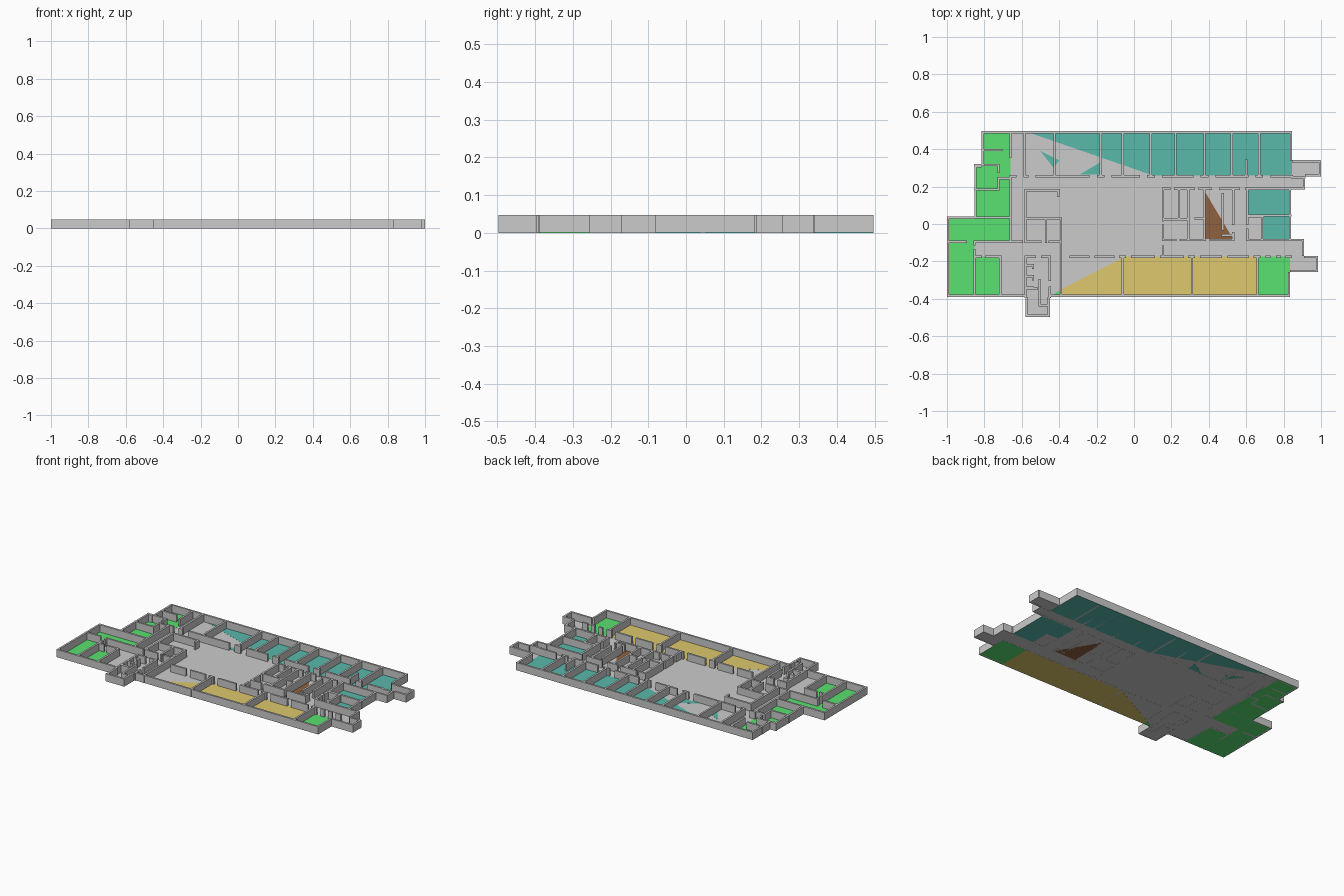
import bpy, bmesh

H = 0.048      # wall height
T = 0.012      # wall thickness


def mat(name, rgb):
    m = bpy.data.materials.new(name)
    m.diffuse_color = (*rgb, 1)
    return m


def finish(name, bm, material=None):
    me = bpy.data.meshes.new(name)
    bm.to_mesh(me)
    bm.free()
    ob = bpy.data.objects.new(name, me)
    bpy.context.collection.objects.link(ob)
    if material:
        me.materials.append(material)
    return ob


def prism(bm, pts, z0, z1):
    f = bm.faces.new([bm.verts.new((x, y, z0)) for x, y in pts])
    r = bmesh.ops.extrude_face_region(bm, geom=[f])
    for v in r['geom']:
        if isinstance(v, bmesh.types.BMVert):
            v.co.z = z1
    bmesh.ops.recalc_face_normals(bm, faces=bm.faces[:])


def rect(x0, x1, y0, y1):
    return [(x0, y0), (x1, y0), (x1, y1), (x0, y1)]


def slabs(name, polys, material, z0=0.0, z1=0.002):
    bm = bmesh.new()
    for p in polys:
        prism(bm, p, z0, z1)
    return finish(name, bm, material)


def walls(name, across=(), along=()):
    """across: (y, x0, x1) walls running in x; along: (x, y0, y1) walls running in y."""
    bm = bmesh.new()
    h = T / 2
    for y, x0, x1 in across:
        prism(bm, rect(x0 - h, x1 + h, y - h, y + h), 0, H)
    for x, y0, y1 in along:
        prism(bm, rect(x - h, x + h, y0 - h, y1 + h), 0, H)
    return finish(name, bm)


green = mat("green_floor", (0.1, 0.75, 0.16))
teal = mat("teal_floor", (0.1, 0.48, 0.41))
yellow = mat("yellow_floor", (0.73, 0.58, 0.15))
brown = mat("brown_floor", (0.28, 0.12, 0.05))

# main floor plate
outline = [(-.815, .497), (.845, .497), (.845, .34), (1, .34), (1, .255), (.915, .255),
           (.915, .185), (.84, .185), (.84, -.08), (.91, -.08), (.91, -.17), (.985, -.17),
           (.985, -.257), (.835, -.257), (.835, -.39), (-.45, -.39), (-.45, -.497),
           (-.58, -.497), (-.58, -.39), (-1, -.39), (-1, .04), (-.853, .04),
           (-.853, .315), (-.815, .315)]
slabs("main_floor", [outline], None, 0.0005, 0.0015)

# coloured room floors
slabs("green_rooms", [rect(-.815, -.66, .315, .497), rect(-.853, -.66, .04, .315),
                      rect(-1, -.66, -.095, .04), rect(-1, -.853, -.39, -.095),
                      rect(-.853, -.715, -.39, -.175), rect(.66, .835, -.39, -.175),
                      [(-.45, -.39), (-.39, -.39), (-.39, -.35)]], green)
slabs("teal_rooms", [[(-.585, .497), (.10, .26), (.845, .26), (.845, .497)],
                     rect(.605, .84, .045, .185), rect(.69, .84, -.08, .045),
                     [(-.5, .39), (-.40, .34), (-.43, .30)],
                     [(-.29, .265), (-.18, .265), (-.18, .33)]], teal)
slabs("yellow_rooms", [[(-.39, -.39), (.66, -.39), (.66, -.175), (-.05, -.175),
                        (-.39, -.35)]], yellow)
slabs("stair_floor", [[(.375, .18), (.375, -.08), (.53, -.08)]], brown)

# outer wall follows the plate, inset by half the wall thickness
bm = bmesh.new()
n = len(outline)
for i in range(n):
    (ax, ay), (bx, by) = outline[i], outline[(i + 1) % n]
    L = abs(bx - ax) + abs(by - ay)
    dx, dy = (bx - ax) / L, (by - ay) / L
    nx, ny = dy * T, -dx * T        # inward for clockwise outline
    prism(bm, [(ax, ay), (bx, by), (bx + nx, by + ny), (ax + nx, ay + ny)], 0, H)
finish("outer_wall", bm)

# north room row: dividers and corridor wall with a doorway per room
divs = [-.585, -.425, -.178, -.06, .09, .222, .377, .523, .67, .845]
door = 0.035
front = [(.255, -.66, -.635)]
for i, (a, b) in enumerate(zip(divs, divs[1:])):
    if i % 2:
        front.append((.255, a, b - door - .03))
        front.append((.255, b - .015, b))
    else:
        front.append((.255, a, a + .015))
        front.append((.255, a + door + .03, b))
walls("north_rooms", front, [(d, .255, .49) for d in divs[:-1]] + [(.60, .255, .34)])
walls("north_east_passage", [(.25, .845, .91), (.335, .85, .99)])

# south room row
south = [-.39, -.06, .31, .66, .83]
front = [(-.175, -.58, -.53), (-.175, -.49, -.45)]
for a, b in zip(south, south[1:]):
    m = (a + b) / 2
    front += [(-.175, a + .05, m - .02), (-.175, m + .02, b - .05), (-.175, b - .015, b + .01)]
walls("south_rooms", front, [(d, -.385, -.175) for d in south[:-1]])

# west wing
walls("west_rooms",
      [(.395, -.81, -.71), (.315, -.85, -.725), (.185, -.85, -.725), (.245, -.725, -.67),
       (.035, -.99, -.66), (-.095, -.99, -.90), (-.095, -.85, -.60),
       (-.175, -.85, -.82), (-.175, -.79, -.715)],
      [(-.66, .36, .49), (-.66, -.095, .245), (-.725, .185, .24), (-.725, .28, .315),
       (-.853, -.385, -.14), (-.853, -.11, -.095), (-.853, -.17, -.16), (-.715, -.385, -.175)])

# west hall alcove and store rooms
walls("hall_alcove",
      [(.18, -.58, -.405), (.03, -.58, -.39), (-.095, -.58, -.50), (-.095, -.45, -.39)],
      [(-.58, -.095, .18), (-.405, .15, .18), (-.47, -.095, .03), (-.39, -.17, .03)])

# washroom with small stalls
walls("washroom",
      [(y, -.58, -.54) for y in (-.22, -.28, -.34)] + [(-.435, -.505, -.455), (-.345, -.58, -.52)],
      [(-.58, -.39, -.175), (-.45, -.30, -.175), (-.45, -.39, -.34), (-.505, -.435, -.30)]
      + [(-.54, y - .015, y) for y in (-.22, -.28)])

# east service core
walls("service_core",
      [(.188, .155, .19), (.188, .22, .32), (.188, .35, .41), (.188, .46, .56),
       (.188, .60, .84), (.025, .155, .29), (-.085, .155, .22), (-.085, .25, .38),
       (-.085, .41, .53), (.045, .605, .835), (.04, .605, .69), (-.085, .605, .84),
       (-.06, .475, .53), (.03, .33, .377)],
      [(.155, -.085, -.01), (.155, .02, .188), (.155, -.17, -.12), (.24, .025, .188),
       (.29, -.085, .188), (.377, -.085, .188), (.475, -.03, .16), (.53, .0, .188),
       (.53, -.08, -.05), (.605, -.085, -.03), (.605, .0, .188), (.685, -.085, .045)])
